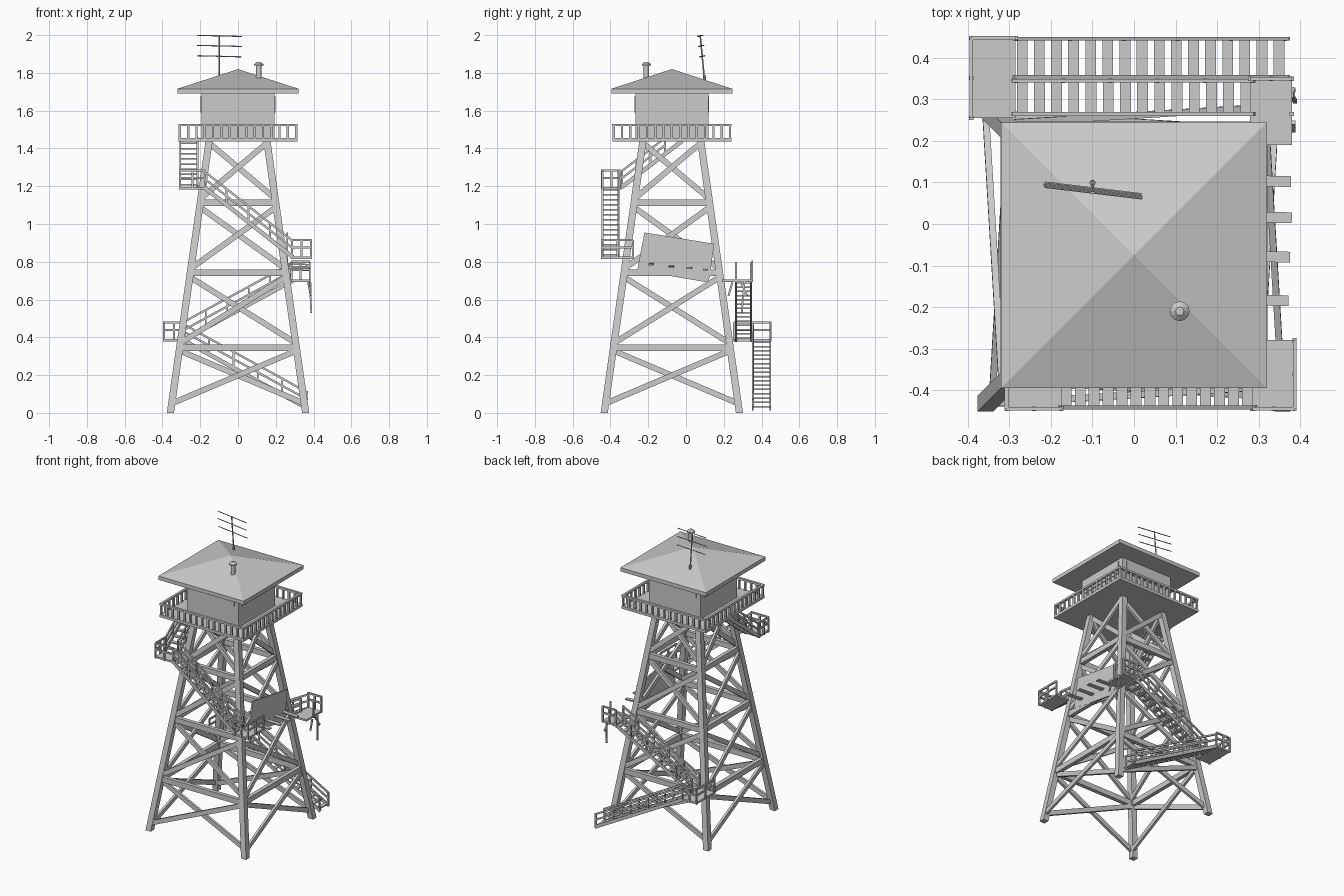
import bpy, bmesh, math
from mathutils import Vector as V

if "Cube" in bpy.data.objects:
    bpy.data.objects.remove(bpy.data.objects["Cube"])

CY = -0.075          # tower axis in y
FACES = [(0, 1, 2, 3, 4, 5, 6, 7)]


class Part:
    """Collects boxes and beams into one named object."""
    def __init__(self, name):
        self.name, self.bm = name, bmesh.new()

    def hexa(self, pts):
        v = [self.bm.verts.new(p) for p in pts]
        for f in ((3, 2, 1, 0), (4, 5, 6, 7), (0, 1, 5, 4), (1, 2, 6, 5), (2, 3, 7, 6), (3, 0, 4, 7)):
            self.bm.faces.new([v[i] for i in f])

    def prism(self, a, b, s):
        # horizontal square section from a to b
        c = [V((-s, -s, 0)), V((s, -s, 0)), V((s, s, 0)), V((-s, s, 0))]
        self.hexa([V(a) + k for k in c] + [V(b) + k for k in c])

    def box(self, x0, x1, y0, y1, z0, z1):
        self.hexa([(x, y, z) for z in (z0, z1) for x, y in ((x0, y0), (x1, y0), (x1, y1), (x0, y1))])

    def beam(self, a, b, w, t, n):
        # w = visible width, t = thickness along n
        a, b = V(a), V(b)
        d = (b - a).normalized()
        s = d.cross(V(n)).normalized()
        n = s.cross(d).normalized()
        c = [-s * w / 2 - n * t / 2, s * w / 2 - n * t / 2, s * w / 2 + n * t / 2, -s * w / 2 + n * t / 2]
        self.hexa([a + k for k in c] + [b + k for k in c])

    def rod(self, a, b, r, r2=None, n=10):
        a, b = V(a), V(b)
        m = (b - a).to_track_quat('Z', 'Y').to_matrix().to_4x4()
        m.translation = (a + b) / 2
        bmesh.ops.create_cone(self.bm, cap_ends=True, segments=n, radius1=r,
                              radius2=r if r2 is None else r2, depth=(b - a).length, matrix=m)

    def done(self):
        bmesh.ops.recalc_face_normals(self.bm, faces=self.bm.faces)
        me = bpy.data.meshes.new(self.name)
        self.bm.to_mesh(me)
        self.bm.free()
        ob = bpy.data.objects.new(self.name, me)
        bpy.context.collection.objects.link(ob)
        return ob


def half(z):
    return 0.358 - 0.205 * z / 1.44


# Legs
legs = Part("tower_legs")
for sx in (-1, 1):
    for sy in (-1, 1):
        h0, h1 = half(0), half(1.44)
        legs.prism((sx * h0, CY + sy * h0, 0), (sx * h1, CY + sy * h1, 1.44), 0.019)
legs.done()

# Girts and cross braces on four faces
girts, braces = Part("horizontal_girts"), Part("cross_braces")
for k in range(4):
    c, s = round(math.cos(k * math.pi / 2)), round(math.sin(k * math.pi / 2))

    def P(u, z, out):
        x, y = u * half(z), -half(z) - out
        return (x * c - y * s, CY + x * s + y * c, z)
    nrm = (s, -c, 0)
    for z in (0.345, 0.742, 1.112):
        girts.beam(P(-1, z, 0), P(1, z, 0), 0.036, 0.026, nrm)
    for z0, z1 in ((0.05, 0.33), (0.37, 0.72), (0.765, 1.09), (1.135, 1.43)):
        braces.beam(P(-1, z0, .007), P(1, z1, .007), 0.03, 0.016, nrm)
        braces.beam(P(1, z0, -.009), P(-1, z1, -.009), 0.03, 0.016, nrm)
girts.done()
braces.done()

# Deck and its railing
D = 0.315
deck = Part("lookout_deck")
deck.box(-D, D, CY - D, CY + D, 1.437, 1.455)
deck.done()
rail = Part("deck_railing")
for k in range(4):
    c, s = round(math.cos(k * math.pi / 2)), round(math.sin(k * math.pi / 2))
    e = D - 0.007

    def R(u, z):
        return (u * c + e * s, CY + u * s - e * c, z)
    rail.beam(R(-D, 1.524), R(D, 1.524), 0.013, 0.015, (s, -c, 0))
    for i in range(14):
        u = -e + i * 2 * e / 14
        rail.beam(R(u, 1.45), R(u, 1.52), 0.012, 0.012, (s, -c, 0))
rail.done()

# Cabin with shutters
cabin = Part("cabin_walls")
cabin.box(-.193, .193, CY - .193, CY + .193, 1.45, 1.70)
cabin.done()
sh = Part("window_shutters")
for s in (-1, 1):
    a, b = sorted((s * .19, s * .198))
    sh.box(-.16, .16, CY + a, CY + b, 1.59, 1.675)
    sh.box(a, b, CY - .16, CY + .16, 1.59, 1.675)
sh.done()

# Hip roof
roof = Part("hip_roof")
r = 0.32
roof.box(-r, r, CY - r, CY + r, 1.69, 1.716)
roof.bm.faces.ensure_lookup_table()
top = max(roof.bm.faces, key=lambda f: f.calc_center_median().z)
bmesh.ops.poke(roof.bm, faces=[top], offset=0)
max(roof.bm.verts, key=lambda v: v.co.z - v.co.xy.length).co = V((0, CY, 1.82))
roof.done()

# Chimney and antenna
ch = Part("chimney")
ch.rod((.11, -.21, 1.74), (.11, -.21, 1.84), .014, n=12)
ch.rod((.11, -.21, 1.838), (.11, -.21, 1.846), .024, n=12)
ch.rod((.11, -.21, 1.846), (.11, -.21, 1.858), .024, .01, n=12)
ch.done()
an = Part("antenna")
an.rod((-.1, .1, 1.74), (-.1, .075, 2.0), .004, n=6)
an.rod((-.1, .1, 1.74), (-.1, .097, 1.79), .007, n=8)
for z, l, r in ((1.888, .115, .118), (1.943, .118, .12), (1.996, .115, .12)):
    y = .1 - (z - 1.74) * .096
    an.rod((-.1 - l, y + .014, z + .003), (-.1 + r, y - .014, z - .003), .003, n=6)
an.done()


# Stair flights: stringers, treads, posts, rails
def flight(name, a, b, hw, n, posts=5, rail_to=1.0, h=.085):
    a, b = V(a), V(b)
    st = Part(name)
    d = b - a
    f = V((d.x, d.y, 0)).normalized()
    w = V((-f.y, f.x, 0))
    for s in (-1, 1):
        o = w * s * hw
        st.beam(a + o, b + o, .022, .009, w)
        e = a + d * rail_to
        for z in (h, h * .55):
            st.beam(a + o + V((0, 0, z)), e + o + V((0, 0, z)), .011, .009, w)
        for i in range(posts):
            p = a + o + d * (rail_to * (.01 + .98 * i / (posts - 1)))
            st.beam(p, p + V((0, 0, h)), .010, .010, w)
    for i in range(n):
        p = a + d * ((i + .5) / n)
        st.beam(p - w * hw, p + w * hw, .026, .008, (0, 0, 1))
    st.done()


flight("stairs_lower_back", (.37, .40, .022), (-.29, .40, .385), .046, 16, 6)
flight("stairs_second_back", (-.29, .305, .385), (.29, .305, .70), .04, 14, 6, h=.095)
flight("stairs_front", (.29, -.40, .825), (-.18, -.40, 1.195), .042, 14, 5)
flight("stairs_left", (-.26, -.34, 1.195), (-.26, -.02, 1.44), .046, 9, 4, .72)


# Landings with two-bar railings along listed edges
def landing(name, x0, x1, y0, y1, z, edges, h=.088):
    la = Part(name)
    la.box(x0, x1, y0, y1, z - .012, z)
    ends = {'L': ((x0, y0), (x0, y1)), 'R': ((x1, y0), (x1, y1)),
            'F': ((x0, y0), (x1, y0)), 'B': ((x0, y1), (x1, y1))}
    for e in edges:
        p, q = (V((*k, z)) for k in ends[e])
        n = (q - p).cross(V((0, 0, 1)))
        for t in (0, .5, 1):
            m = p.lerp(q, t)
            la.beam(m - V((0, 0, .012)), m + V((0, 0, h)), .010, .010, n)
        for zz in (h, h * .55):
            u = V((0, 0, zz))
            la.beam(p + u, q + u, .011, .009, n)
    la.done()


landing("landing_back_left", -.392, -.285, .255, .448, .39, "LB")
landing("landing_back_right", .28, .38, .19, .35, .705, "B", .095)
landing("landing_front_right", .285, .387, -.445, -.28, .828, "RF")
landing("landing_front_left", -.307, -.175, -.445, -.345, 1.195, "LF")

# Broken walkway: loose planks and the hanging panel
pl = Part("broken_walkway_planks")
for y, z, x1 in ((-.185, .785, .372), (-.08, .772, .376), (.015, .766, .38), (.102, .758, .378)):
    pl.beam((.255, y + .003, z + .004), (x1, y, z), .026, .008, (0, 0, 1))
pl.done()
pan = Part("hanging_panel")
pan.hexa([(x, y, z) for x in (.256, .266) for y, z in ((-.258, .755), (.12, .69), (.15, .895), (-.22, .955))])
pan.done()

# Dangling broken rails
dr = Part("dangling_rails")
dr.beam((.38, .31, .70), (.388, .295, .53), .010, .009, (1, 0, 0))
dr.beam((.372, .29, .69), (.385, .325, .62), .010, .009, (1, 0, 0))
dr.beam((.385, .245, .69), (.385, .225, .62), .010, .009, (1, 0, 0))
dr.beam((.38, .265, .69), (.38, .265, .80), .010, .010, (1, 0, 0))
dr.done()
